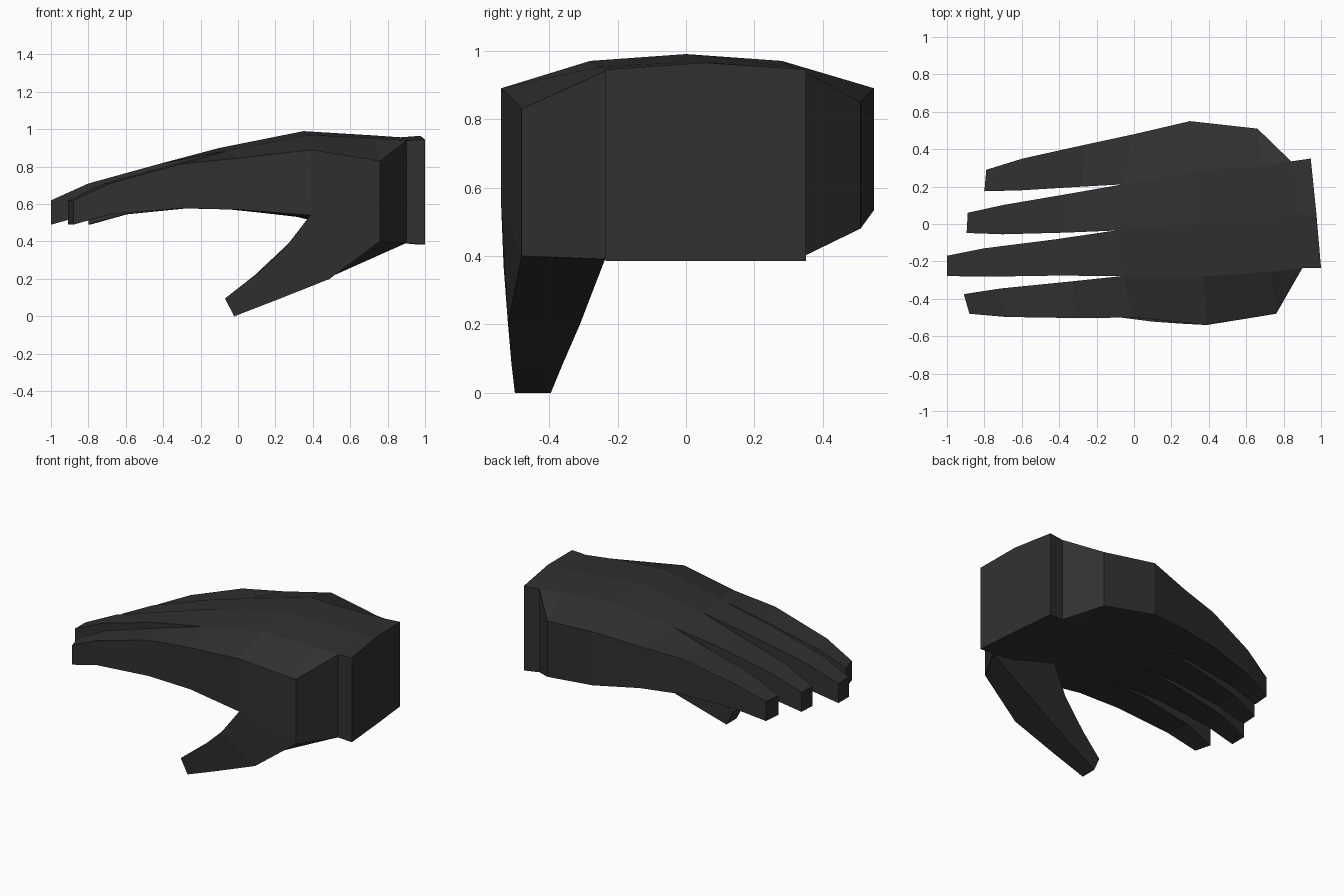
import bpy, bmesh

if "Cube" in bpy.data.objects:
    bpy.data.objects.remove(bpy.data.objects["Cube"])

mat = bpy.data.materials.new("dark_grey")
mat.diffuse_color = (0.03, 0.03, 0.03, 1)
mat.use_nodes = True
mat.node_tree.nodes["Principled BSDF"].inputs["Base Color"].default_value = mat.diffuse_color


def loft(bm, rings, cap_start=False, cap_end=False):
    """Skin a list of equally long point loops."""
    rows = [[bm.verts.new(p) for p in ring] for ring in rings]
    n = len(rows[0])
    for a, b in zip(rows, rows[1:]):
        for i in range(n):
            j = (i + 1) % n
            bm.faces.new((a[i], a[j], b[j], b[i]))
    if cap_start:
        bm.faces.new(rows[0])
    if cap_end:
        bm.faces.new(rows[-1])


def finish(bm, name):
    bmesh.ops.remove_doubles(bm, verts=bm.verts[:], dist=0.0005)
    bmesh.ops.recalc_face_normals(bm, faces=bm.faces[:])
    me = bpy.data.meshes.new(name)
    bm.to_mesh(me)
    bm.free()
    me.materials.append(mat)
    bpy.context.collection.objects.link(bpy.data.objects.new(name, me))


def section(xs, ys, tops, bottoms):
    """Closed loop: across the back of the hand, then back under the palm."""
    up = list(zip(xs, ys, tops))
    down = list(zip(xs, ys, bottoms))
    return up + down[::-1]


bm = bmesh.new()

# palm and wrist: stations from finger webs to the cut wrist
web = section((0, -.06, -.1, -.06, 0), (-.5, -.278, -.035, .212, .48),
              (.845, .885, .90, .885, .845), (.57, .575, .577, .575, .57))
palm = [
    web,
    section((.39, .37, .35, .33, .30), (-.54, -.28, 0, .28, .55),
            (.89, .97, .99, .97, .89), (.54, .53, .53, .53, .535)),
    section((.76, .73, .71, .69, .66), (-.48, -.255, .03, .31, .51),
            (.83, .953, .968, .953, .85), (.40, .42, .43, .44, .48)),
    section((.90, .90, .87, .84, .84), (-.235, -.235, .05, .335, .335),
            (.94, .94, .957, .945, .945), (.39, .39, .39, .395, .395)),
    section((1.0, 1.0, .975, .945, .945), (-.235, -.235, .055, .35, .35),
            (.945, .945, .965, .945, .945), (.385,) * 5),
]
loft(bm, palm, cap_end=True)

# fingers: (x, y low, y high) at tip, end joint and middle joint
fingers = [
    [(-.895, -.48, -.375), (-.70, -.497, -.345), (-.32, -.503, -.307)],
    [(-1.0, -.278, -.17), (-.80, -.282, -.13), (-.42, -.276, -.082)],
    [(-.892, -.048, .06), (-.70, -.055, .102), (-.36, -.046, .16)],
    [(-.795, .175, .29), (-.60, .18, .35), (-.27, .2, .423)],
]
skew = (.015, 0, .003, .005)
heights = [(.62, .49), (.71, .545), (.815, .578)]
for k, (joints, s) in enumerate(zip(fingers, skew)):
    sgn = -1 if k == 0 else 1
    rings = []
    for (x, y0, y1), (t, b) in zip(joints, heights):
        xs = (x - sgn * s, x + sgn * s)
        rings.append(section(xs, (y0, y1), (t, t), (b, b)))
    rings.append([web[k], web[k + 1], web[8 - k], web[9 - k]])
    loft(bm, rings, cap_start=True)
finish(bm, "palm_and_fingers")

# thumb: loops of front outer, back outer, back inner, front inner
bm = bmesh.new()
loft(bm, [
    [(.39, -.54, .545), (.76, -.48, .402), (.90, -.236, .392), (.42, -.25, .54)],
    [(.255, -.533, .37), (.49, -.52, .20), (.47, -.31, .20), (.26, -.33, .38)],
    [(.10, -.522, .225), (.20, -.51, .085), (.18, -.362, .08), (.09, -.37, .22)],
    [(-.07, -.50, .095), (-.02, -.50, 0), (-.02, -.395, 0), (-.065, -.40, .095)],
], True, True)
finish(bm, "thumb")
